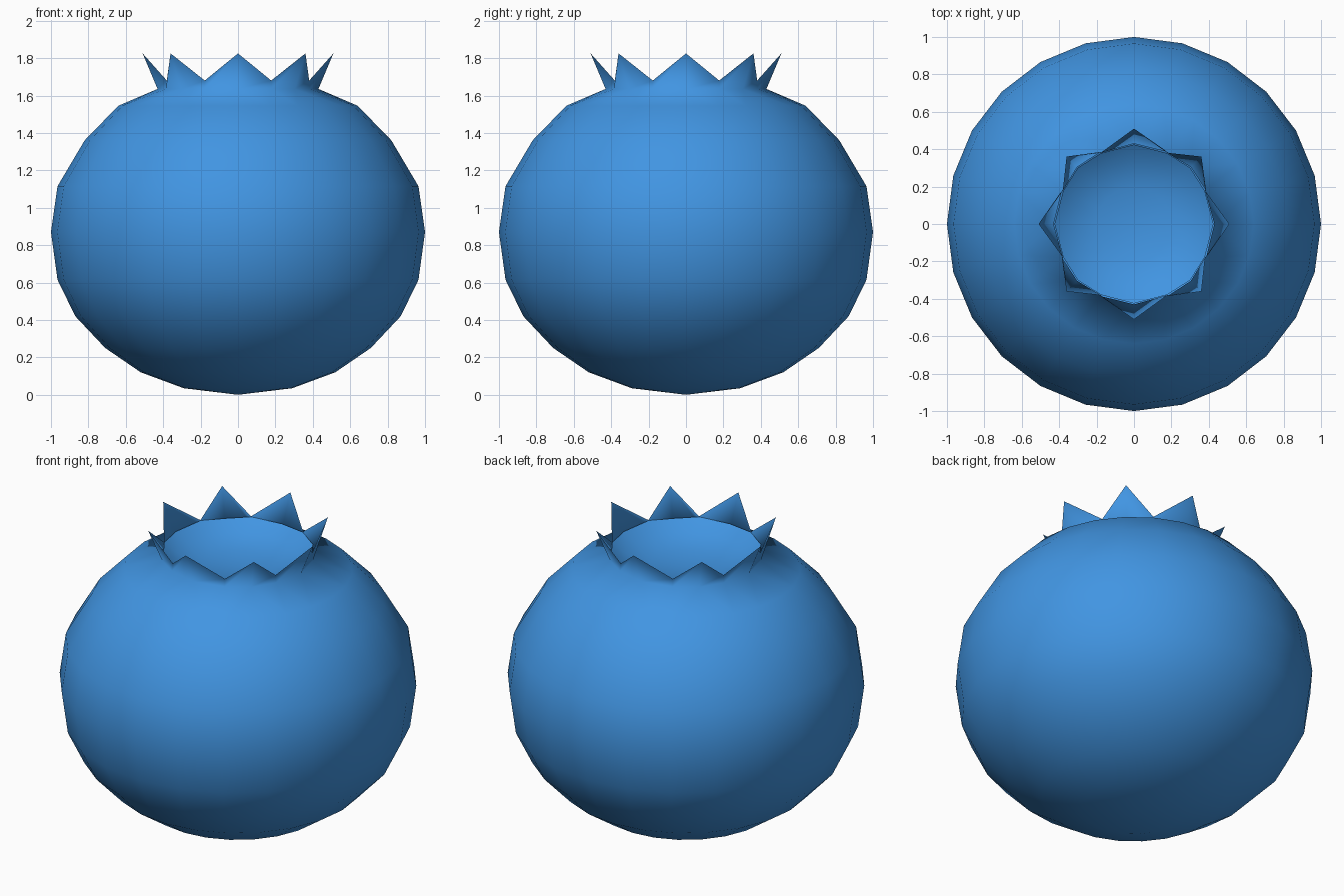
import bpy, bmesh
from math import sin, cos, pi, radians

if "Cube" in bpy.data.objects:
    bpy.data.objects.remove(bpy.data.objects["Cube"])

blue = bpy.data.materials.new("berry blue")
blue.diffuse_color = (0.053, 0.30, 0.76, 1)
blue.use_nodes = True
blue.node_tree.nodes["Principled BSDF"].inputs["Base Color"].default_value = blue.diffuse_color


def ring(bm, pts):
    return [bm.verts.new(p) for p in pts]


def circle(r, z, n=24):
    return [(r * cos(2 * pi * i / n), r * sin(2 * pi * i / n), z) for i in range(n)]


def crown_ring(even, odd):
    """16 points: petal centres every 45 degrees, notches between them."""
    pts = []
    for k in range(4):
        for a, (r, z) in ((0, even), (25, odd), (45, even), (65, odd)):
            t = radians(90 * k + a)
            pts.append((r * cos(t), r * sin(t), z))
    return pts


def skin(bm, a, b):
    n = len(a)
    for i in range(n):
        j = (i + 1) % n
        bm.faces.new((a[i], a[j], b[j], b[i]))


def fan(bm, loop, centre, flip=False):
    c = bm.verts.new(centre)
    for i in range(len(loop)):
        f = (loop[i], loop[(i + 1) % len(loop)], c)
        bm.faces.new(f[::-1] if flip else f)


def finish(bm, name):
    me = bpy.data.meshes.new(name)
    bm.to_mesh(me)
    bm.free()
    me.materials.append(blue)
    me.polygons.foreach_set("use_smooth", [True] * len(me.polygons))
    ob = bpy.data.objects.new(name, me)
    bpy.context.collection.objects.link(ob)
    return ob


# round berry body
bm = bmesh.new()
profile = [(0.29, 0.035), (0.52, 0.12), (0.71, 0.25), (0.87, 0.42), (0.965, 0.615),
           (1.0, 0.87), (0.965, 1.115), (0.82, 1.36), (0.64, 1.545)]
rings = [ring(bm, circle(r, z)) for r, z in profile]
fan(bm, rings[0], (0, 0, 0), flip=True)
for a, b in zip(rings, rings[1:]):
    skin(bm, a, b)

# shoulder joins the 24-sided body to the 16-point crown
base = ring(bm, crown_ring((0.43, 1.635), (0.425, 1.635)))
skin_edges = []
for loop in (rings[-1], base):
    for i in range(len(loop)):
        a, b = loop[i], loop[(i + 1) % len(loop)]
        skin_edges.append(bm.edges.get((a, b)) or bm.edges.new((a, b)))
bmesh.ops.bridge_loops(bm, edges=skin_edges)

# pointed crown petals, one thin layer facing outward
tips = ring(bm, crown_ring((0.51, 1.825), (0.42, 1.68)))
skin(bm, base, tips)
bm.normal_update()
bmesh.ops.recalc_face_normals(bm, faces=bm.faces)
finish(bm, "berry_body")

# shallow bowl inside the crown
bm = bmesh.new()
bowl = [ring(bm, crown_ring(e, o)) for e, o in (
    ((0.425, 1.665), (0.418, 1.678)),
    ((0.34, 1.615), (0.34, 1.615)),
    ((0.20, 1.575), (0.20, 1.575)))]
for a, b in zip(bowl, bowl[1:]):
    skin(bm, a, b)
fan(bm, bowl[-1], (0, 0, 1.56))
finish(bm, "crown_bowl")
